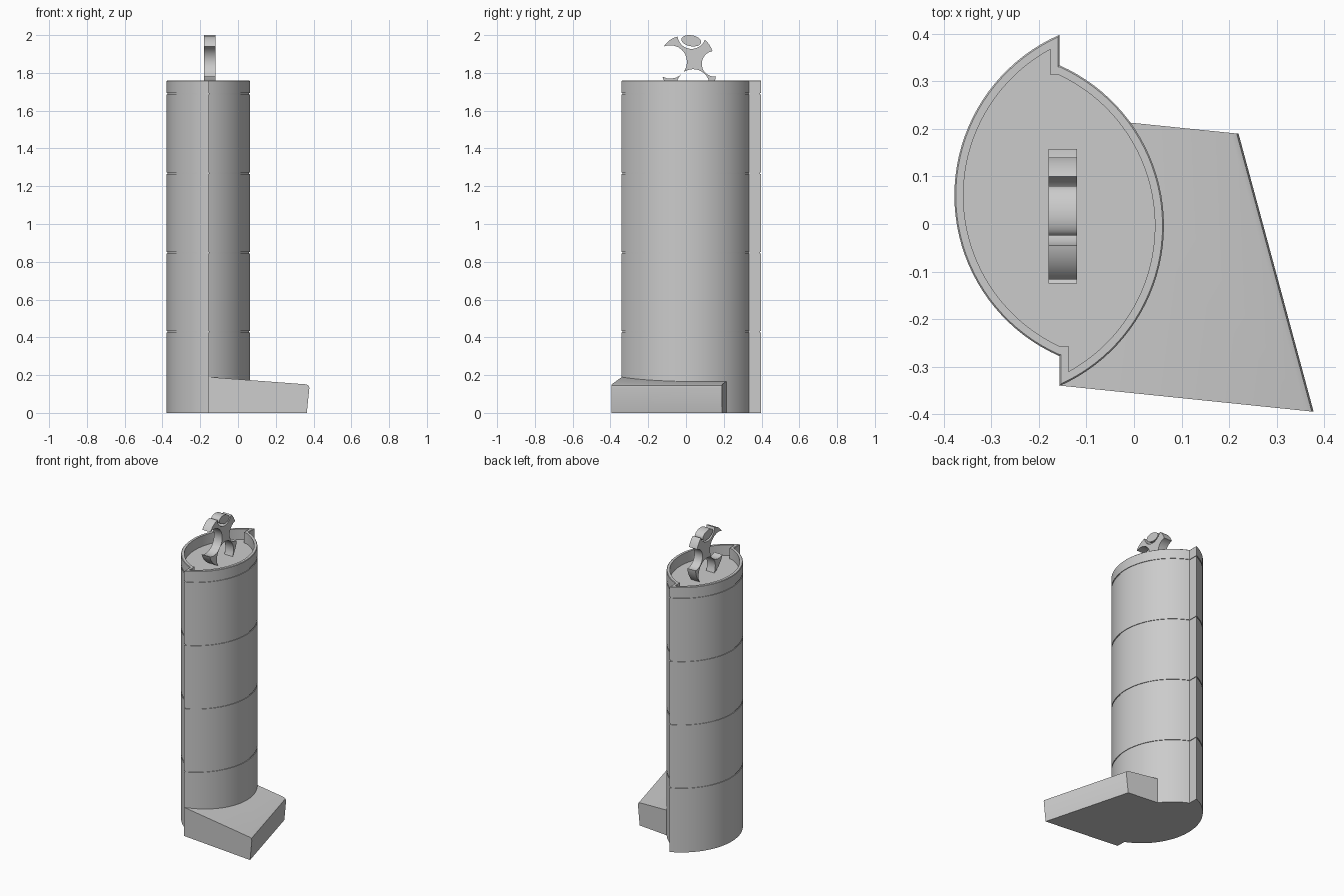
import bpy, bmesh
from math import atan2, asin, cos, sin, pi, radians
from mathutils import Vector

if "Cube" in bpy.data.objects:
    bpy.data.objects.remove(bpy.data.objects["Cube"])


def finish(bm, name, smooth=True):
    bmesh.ops.remove_doubles(bm, verts=bm.verts, dist=1e-5)
    bmesh.ops.recalc_face_normals(bm, faces=bm.faces)
    me = bpy.data.meshes.new(name)
    bm.to_mesh(me)
    bm.free()
    ob = bpy.data.objects.new(name, me)
    bpy.context.collection.objects.link(ob)
    if smooth:
        bpy.ops.object.select_all(action='DESELECT')
        ob.select_set(True)
        bpy.context.view_layer.objects.active = ob
        bpy.ops.object.shade_smooth_by_angle(angle=radians(30))
    return ob


def loft(loops, name, smooth=True):
    """Skin a stack of equal-length loops and cap both ends."""
    bm = bmesh.new()
    rings = [[bm.verts.new(p) for p in loop] for loop in loops]
    n = len(rings[0])
    for a, b in zip(rings, rings[1:]):
        for i in range(n):
            j = (i + 1) % n
            bm.faces.new((a[i], a[j], b[j], b[i]))
    bm.faces.new(rings[0])
    bm.faces.new(rings[-1])
    return finish(bm, name, smooth)


def arc3(a, m, b, n=14):
    """Points on the circular arc a -> m -> b, without the last one."""
    ax, ay = a
    bx, by = m
    cx, cy = b
    d = 2 * (ax * (by - cy) + bx * (cy - ay) + cx * (ay - by))
    sa, sb, sc = ax*ax + ay*ay, bx*bx + by*by, cx*cx + cy*cy
    ux = (sa * (by - cy) + sb * (cy - ay) + sc * (ay - by)) / d
    uy = (sa * (cx - bx) + sb * (ax - cx) + sc * (bx - ax)) / d
    r = ((ax - ux)**2 + (ay - uy)**2) ** 0.5
    t0, tm, t1 = (atan2(y - uy, x - ux) for x, y in (a, m, b))
    sweep = (t1 - t0) % (2 * pi)
    if (tm - t0) % (2 * pi) > sweep:
        sweep -= 2 * pi
    return [(ux + r * cos(t0 + sweep * i / n), uy + r * sin(t0 + sweep * i / n))
            for i in range(n)]


# Tower: two offset arcs meeting in steps, with seams and a sunken roof
X0, R = -0.157, 0.369
LC, RC = (-0.009, 0.06), (-0.306, -0.0035)


def tower_loop(inset, z, n=40):
    r = R - inset

    def half(c, s):
        # s = 1: right half (bottom to top), s = -1: left half (top to bottom)
        a0 = pi / 2 - asin(min(1, s * (X0 + s * inset - c[0]) / r))
        a1 = pi / 2 - asin(min(1, s * (X0 - c[0]) / r))
        pts = []
        for i in range(n + 1):
            t = -a0 + (a0 + a1) * i / n
            pts.append((c[0] + s * r * cos(t), c[1] + s * r * sin(t), z))
        return pts
    right, left = half(RC, 1), half(LC, -1)
    return (right + [(X0 - inset, right[-1][1], z)]
            + left + [(X0 + inset, left[-1][1], z)])


levels = [(0, 0)]
for k in range(4):
    z = 0.425 + 0.42 * k
    levels += [(0, z), (0.004, z), (0.004, z + 0.008), (0, z + 0.008)]
levels += [(0, 1.757), (0.003, 1.76), (0.019, 1.76), (0.019, 1.69)]
loft([tower_loop(t, z) for t, z in levels], "tower")

# Podium: low wedge sloping away from the tower, eased outer edge
plan = [(-0.157, -0.34), (0.378, -0.395), (0.22, 0.19), (-0.03, 0.2155), (-0.1, 0.1)]
out = Vector((0.965, 0.26))


def top_z(p):
    return 0.19 - 0.08 * (out.dot(Vector(p)) + 0.24)


def podium_loop(pull, height):
    pts = []
    for i, p in enumerate(plan):
        q = Vector(p)
        if i in (1, 2):
            edge = (q - Vector(plan[0 if i == 1 else 3])).normalized()
            q -= edge * pull
        pts.append((q.x, q.y, height(p, i in (1, 2))))
    return pts


loft([podium_loop(0.014, lambda p, e: 0),
      podium_loop(0, lambda p, e: 0.133 if e else top_z(p) - 0.004),
      podium_loop(0.004, lambda p, e: 0.145 if e else top_z(p) - 0.002),
      podium_loop(0.016, lambda p, e: 0.151 if e else top_z(p))], "podium")

# Rooftop emblem: a disc with scooped sides, and a loose oval in the top scoop
XA, XB = -0.18, -0.12
ends = [(-0.117, 1.94), (-0.045, 1.992), (0.1, 1.975), (0.14, 1.915),
        (0.158, 1.78), (0.115, 1.69), (-0.04, 1.69), (-0.125, 1.78)]
mids = [(-0.085, 1.974), (0.028, 1.927), (0.124, 1.948), (0.085, 1.863),
        (0.145, 1.735), (0.038, 1.82), (-0.1, 1.735), (0.005, 1.868)]
outline = []
for i, m in enumerate(mids):
    outline += arc3(ends[i], m, ends[(i + 1) % 8])
loft([[(x, y, z) for y, z in outline] for x in (XA, XB)], "roof_sculpture")

tilt = radians(-10)
oval = []
for i in range(40):
    u, v = 0.053 * cos(2 * pi * i / 40), 0.029 * sin(2 * pi * i / 40)
    oval.append((0.028 + u * cos(tilt) - v * sin(tilt),
                 1.97 + u * sin(tilt) + v * cos(tilt)))
loft([[(x, y, z) for y, z in oval] for x in (XA, XB)], "roof_sculpture_oval")
